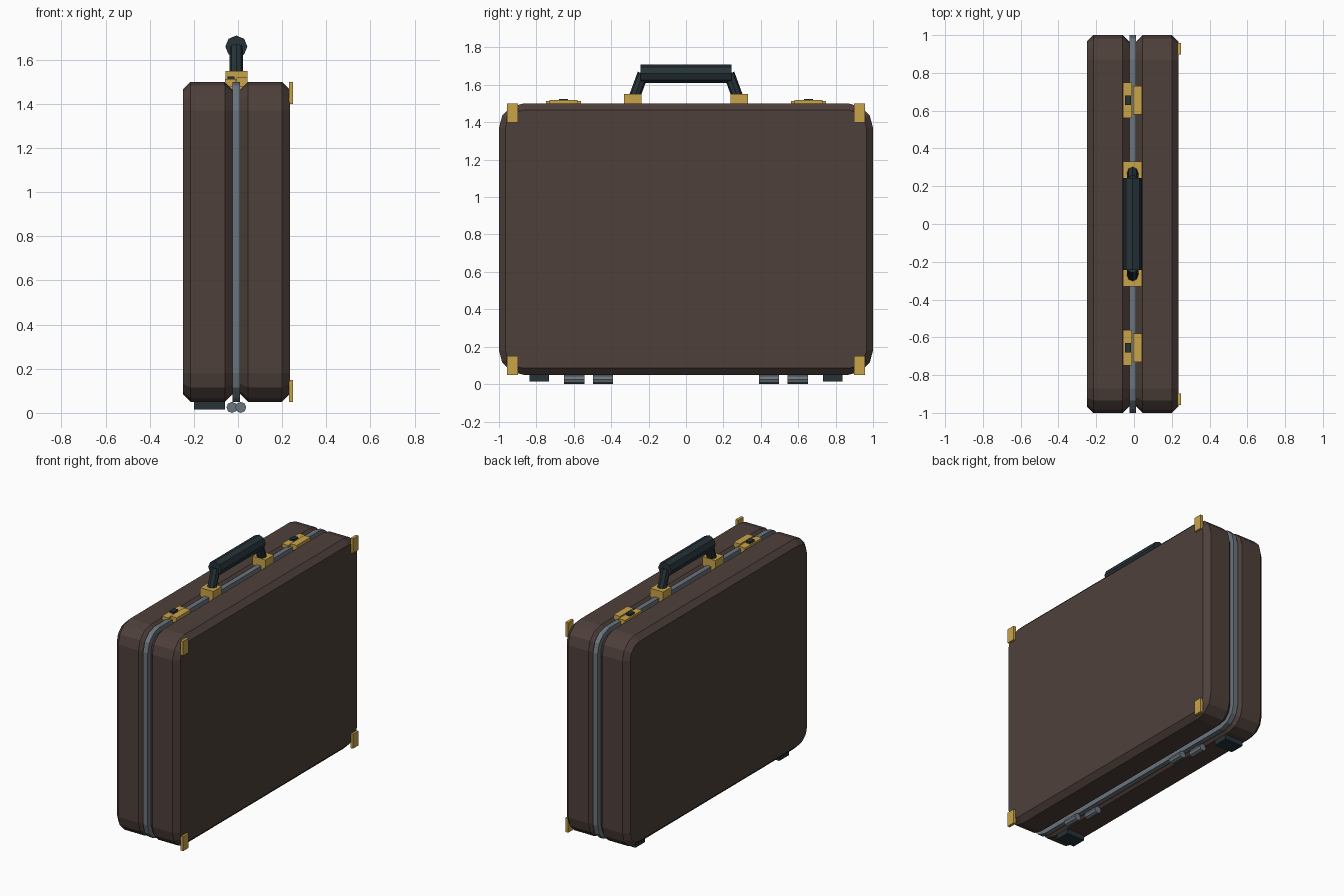
import bpy, bmesh, math
from mathutils import Vector

if "Cube" in bpy.data.objects:
    bpy.data.objects.remove(bpy.data.objects["Cube"])


def material(name, hex_code):
    m = bpy.data.materials.new(name)
    c = [int(hex_code[i:i + 2], 16) / 255 for i in (0, 2, 4)]
    m.diffuse_color = [v / 12.92 if v <= 0.04045 else ((v + 0.055) / 1.055) ** 2.4 for v in c] + [1]
    m.use_nodes = True
    m.node_tree.nodes["Principled BSDF"].inputs["Base Color"].default_value = m.diffuse_color
    return m


BROWN = material("brown leather", "4E403B")
GOLD = material("brass", "C9A449")
STEEL = material("grey steel", "6B757D")
DARK = material("dark rubber", "263238")


def finish(name, bm, mat):
    bmesh.ops.recalc_face_normals(bm, faces=bm.faces)
    me = bpy.data.meshes.new(name)
    bm.to_mesh(me)
    bm.free()
    me.materials.append(mat)
    ob = bpy.data.objects.new(name, me)
    bpy.context.collection.objects.link(ob)
    return ob


def box(name, lo, hi, mat):
    bm = bmesh.new()
    bmesh.ops.create_cube(bm, size=1)
    for v in bm.verts:
        v.co = [lo[i] + (v.co[i] + 0.5) * (hi[i] - lo[i]) for i in range(3)]
    return finish(name, bm, mat)


def rod(name, a, b, radius, mat, sides=8):
    """Faceted cylinder from a to b, with a corner pointing sideways along x."""
    a, b = Vector(a), Vector(b)
    axis = (b - a).normalized()
    u = Vector((1, 0, 0))
    w = axis.cross(u)
    bm = bmesh.new()
    ends = []
    for p in (a, b):
        ends.append([bm.verts.new(p + radius * (u * math.cos(t) + w * math.sin(t)))
                     for t in (2 * math.pi * k / sides for k in range(sides))])
        bm.faces.new(ends[-1])
    for k in range(sides):
        j = (k + 1) % sides
        bm.faces.new((ends[0][k], ends[0][j], ends[1][j], ends[1][k]))
    return finish(name, bm, mat)


def rounded_slab(name, rings, mat, radius=0.13, steps=3):
    """Loft of rounded rectangles in the YZ plane; rings are (x, inset)."""
    bm = bmesh.new()
    loops = []
    for x, inset in rings:
        loop = []
        for q, (sy, sz) in enumerate(((1, 1), (-1, 1), (-1, -1), (1, -1))):
            cy = sy * (1 - radius)
            cz = 0.775 + sz * (0.725 - radius)
            for s in range(steps + 1):
                t = math.pi / 2 * (q + s / steps)
                loop.append(bm.verts.new((x, cy + (radius - inset) * math.cos(t),
                                          cz + (radius - inset) * math.sin(t))))
        loops.append(loop)
    n = len(loops[0])
    for l0, l1 in zip(loops, loops[1:]):
        for k in range(n):
            j = (k + 1) % n
            bm.faces.new((l0[k], l0[j], l1[j], l1[k]))
    bm.faces.new(loops[0])
    bm.faces.new(loops[-1])
    return finish(name, bm, mat)


# two bevelled half shells with the metal seam frame between them
BEV = 0.035
for name, x0, x1 in (("back_shell", -0.25, -0.025), ("front_shell", 0.01, 0.235)):
    rounded_slab(name, [(x0, BEV), (x0 + BEV, 0), (x1 - BEV, 0), (x1, BEV)], BROWN)
rounded_slab("seam_frame", [(-0.025, 0), (0.01, 0)], STEEL)

# brass corner plates on the front shell
for s in (-1, 1):
    ya, yb = sorted((s * 0.897, s * 0.957))
    for z in (0.05, 1.4):
        box("corner_plate", (0.23, ya, z), (0.25, yb, z + 0.1), GOLD)

# carrying handle: grip, slanted legs and brass mounts
CX = -0.0075
rod("handle_grip", (CX, -0.243, 1.66), (CX, 0.243, 1.66), 0.05, DARK)
for s in (-1, 1):
    rod("handle_leg", (CX, s * 0.281, 1.52), (CX, s * 0.23, 1.66), 0.03, DARK)
    box("handle_mount", (CX - 0.05, s * 0.285 - 0.046, 1.46),
        (CX + 0.05, s * 0.285 + 0.046, 1.55), GOLD)

# latches: plate, hasp and sliding button
for s in (-1, 1):
    y = s * 0.655
    box("latch_plate", (-0.058, y - 0.094, 1.48), (-0.01, y + 0.094, 1.513), GOLD)
    box("latch_hasp", (-0.006, y - 0.075, 1.48), (0.043, y + 0.075, 1.52), GOLD)
    box("latch_button", (-0.048, y - 0.025, 1.505), (-0.016, y + 0.025, 1.525), DARK)

# hinge knuckles and rubber feet underneath
for s in (-1, 1):
    y = s * 0.52
    for x, dy in ((0.0125, -0.077), (-0.0275, 0.077)):
        rod("hinge_knuckle", (x, y + dy - 0.054, 0.025), (x, y + dy + 0.054, 0.025), 0.025, STEEL)
    box("foot", (-0.2, s * 0.785 - 0.052, 0.015), (-0.06, s * 0.785 + 0.052, 0.055), DARK)
